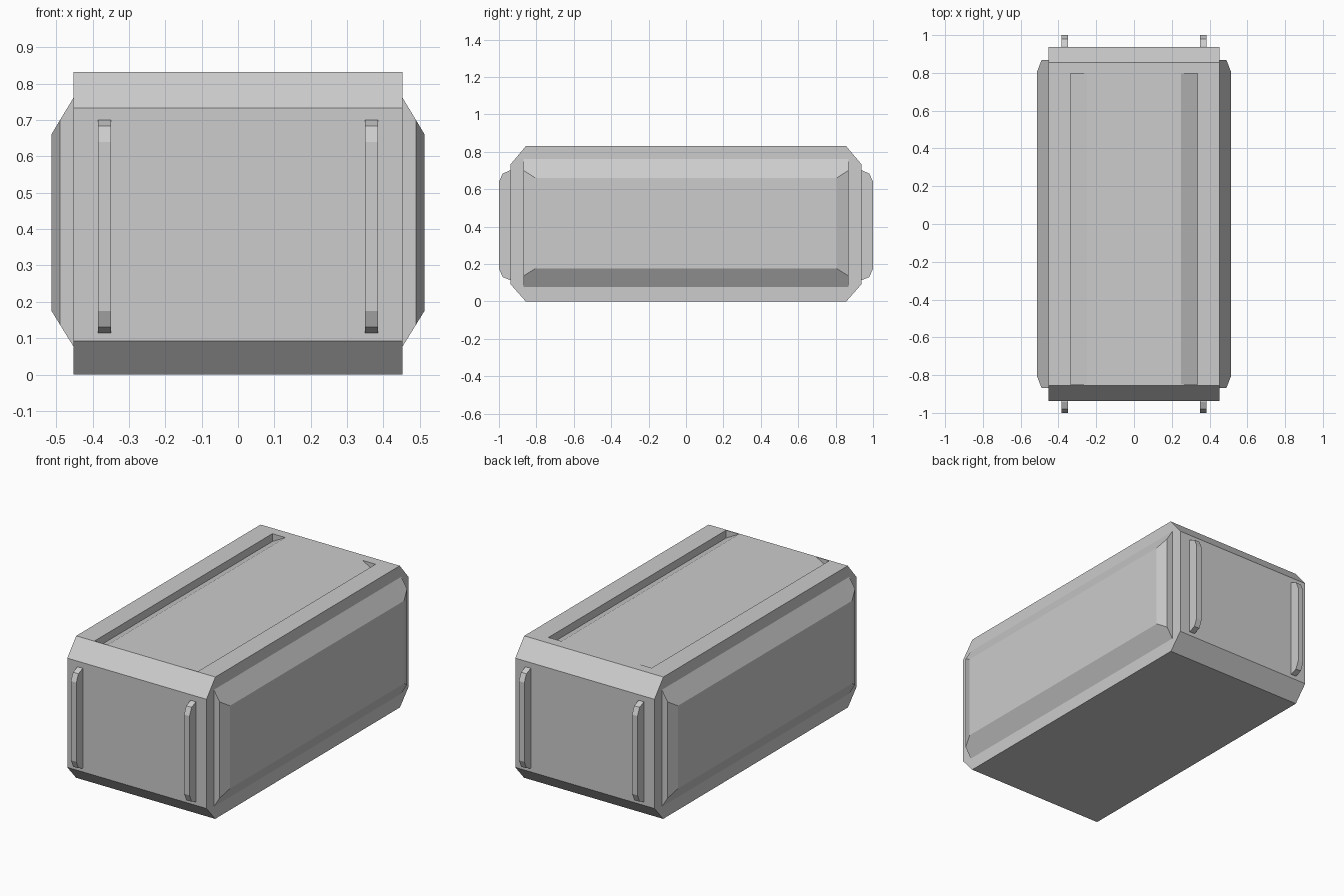
import bpy, bmesh

if "Cube" in bpy.data.objects:
    bpy.data.objects.remove(bpy.data.objects["Cube"])

grey = bpy.data.materials.new("plain grey")
grey.diffuse_color = (0.604, 0.604, 0.604, 1)
grey.use_nodes = True
grey.node_tree.nodes["Principled BSDF"].inputs["Base Color"].default_value = grey.diffuse_color


def loft(name, sections):
    """Solid joining matching closed rings of points, capped at both ends."""
    bm = bmesh.new()
    rings = [[bm.verts.new(p) for p in s] for s in sections]
    n = len(rings[0])
    for a, b in zip(rings, rings[1:]):
        for i in range(n):
            j = (i + 1) % n
            bm.faces.new((a[i], a[j], b[j], b[i]))
    bm.faces.new(rings[0])
    bm.faces.new(rings[-1])
    bmesh.ops.recalc_face_normals(bm, faces=bm.faces)
    mesh = bpy.data.meshes.new(name)
    bm.to_mesh(mesh)
    bm.free()
    ob = bpy.data.objects.new(name, mesh)
    bpy.context.collection.objects.link(ob)
    mesh.materials.append(grey)
    return ob


def along_x(name, profile, x0, x1):
    return loft(name, [[(x, y, z) for y, z in profile] for x in (x0, x1)])


# Main case: chamfered side profile run across the width
half = [(0.857, 0), (0.938, 0.092), (0.938, 0.733), (0.855, 0.832)]
profile = half + [(-y, z) for y, z in reversed(half)]
case = along_x("case", profile, -0.452, 0.452)

# Two wedge grooves in the lid, leaving a raised centre panel
for s in (-1, 1):
    wedge = [(s * 0.22, 0.848), (s * 0.335, 0.848), (s * 0.335, 0.786)]
    cutter = loft("groove_cutter", [[(x, y, z) for x, z in wedge] for y in (-0.85, 0.797)])
    cutter.hide_render = True
    mod = case.modifiers.new("groove", 'BOOLEAN')
    mod.operation = 'DIFFERENCE'
    mod.solver = 'EXACT'
    mod.object = cutter
    bpy.context.view_layer.objects.active = case
    bpy.ops.object.modifier_apply(modifier=mod.name)
    bpy.data.objects.remove(cutter)

# Bulging side panels with bevelled ends
end = [(0.44, 0.076), (0.452, 0.076), (0.489, 0.136), (0.489, 0.701), (0.452, 0.762), (0.44, 0.762)]
mid = [(0.44, 0.076), (0.452, 0.076), (0.513, 0.175), (0.513, 0.661), (0.452, 0.762), (0.44, 0.762)]
for s, side in ((-1, "left"), (1, "right")):
    loft(side + "_panel", [[(s * x, y, z) for x, z in sec] for y, sec in
                           ((-0.869, end), (-0.807, mid), (0.807, mid), (0.869, end))])

# Upright grab bars, two on each end
bar = [(0.93, 0.113), (0.942, 0.115), (0.98, 0.13), (1.0, 0.175),
       (1.0, 0.64), (0.98, 0.684), (0.942, 0.70), (0.93, 0.70)]
for e, face in ((-1, "front"), (1, "back")):
    for s, side in ((-1, "left"), (1, "right")):
        along_x(f"{face}_{side}_handle", [(e * y, z) for y, z in bar], s * 0.35, s * 0.385)
